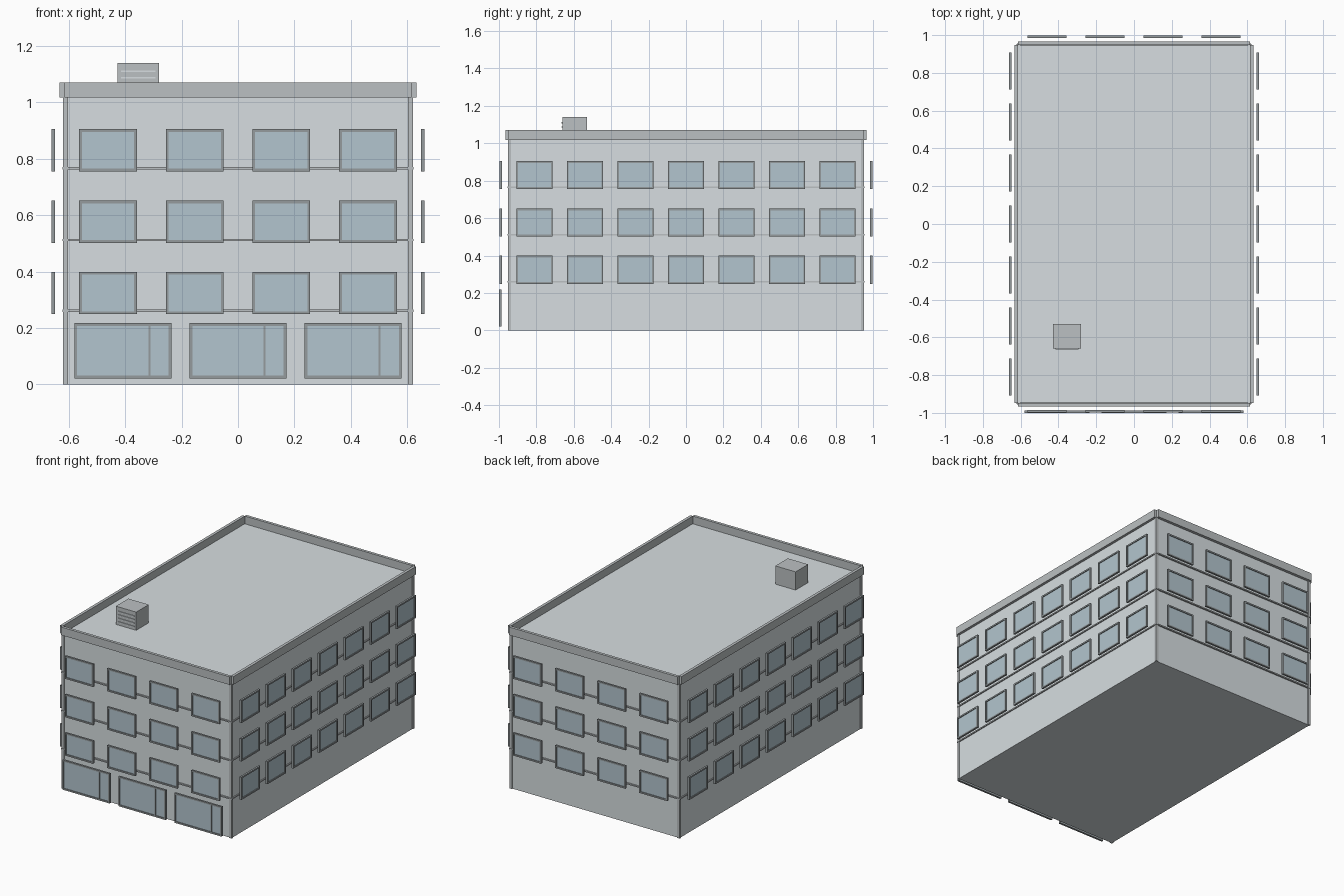
import bpy, bmesh
from math import pi
from mathutils import Matrix, Vector

if "Cube" in bpy.data.objects:
    bpy.data.objects.remove(bpy.data.objects["Cube"])


def material(name, rgb):
    m = bpy.data.materials.new(name)
    m.diffuse_color = (*rgb, 1)
    m.use_nodes = True
    m.node_tree.nodes["Principled BSDF"].inputs["Base Color"].default_value = m.diffuse_color
    return m


WALL = material("wall_paint", (0.68, 0.73, 0.75))
TRIM = material("trim_stone", (0.50, 0.53, 0.54))
FRAME = material("frame_metal", (0.30, 0.33, 0.34))
GLASS = material("window_glass", (0.45, 0.56, 0.62))


def boxes_mesh(name, boxes, mat):
    """One mesh of boxes, each (x0, x1, y0, y1, z0, z1)."""
    bm = bmesh.new()
    for x0, x1, y0, y1, z0, z1 in boxes:
        mtx = Matrix.Translation(((x0 + x1) / 2, (y0 + y1) / 2, (z0 + z1) / 2))
        mtx = mtx @ Matrix.Diagonal((x1 - x0, y1 - y0, z1 - z0, 1))
        bmesh.ops.create_cube(bm, size=1, matrix=mtx)
    me = bpy.data.meshes.new(name)
    bm.to_mesh(me)
    bm.free()
    me.materials.append(mat)
    return me


def add(name, mesh, loc=(0, 0, 0), rot=0):
    ob = bpy.data.objects.new(name, mesh)
    ob.location, ob.rotation_euler.z = loc, rot
    bpy.context.collection.objects.link(ob)
    return ob


def ring(name, ox, oy, t, z0, z1, cx, cy, mat):
    """Four bars round the building; cx, cy are the half lengths of the bars."""
    b = []
    for s in (-1, 1):
        xs, ys = sorted((s * ox, s * (ox - t))), sorted((s * oy, s * (oy - t)))
        b += [(-cx, cx, *ys, z0, z1), (*xs, -cy, cy, z0, z1)]
    add(name, boxes_mesh(name, b, mat))


def window_meshes(name, w, h, mullion=None):
    """Frame and glass facing -y, outer face at y = 0, centred on x and z."""
    a, c, f, d = w / 2, h / 2, 0.01, 0.013
    bars = [(-a, -a + f, 0, d, -c, c), (a - f, a, 0, d, -c, c),
            (-a + f, a - f, 0, d, c - f, c), (-a + f, a - f, 0, d, -c, -c + f)]
    if mullion is not None:
        bars.append((mullion - 0.004, mullion + 0.004, 0, d, -c + f, c - f))
    pane = [(-a + f, a - f, 0.005, 0.009, -c + f, c - f)]
    return boxes_mesh(name + "_frame", bars, FRAME), boxes_mesh(name + "_glass", pane, GLASS)


def place(name, meshes, loc, rot=0):
    add(name + "_frame", meshes[0], loc, rot)
    add(name + "_glass", meshes[1], loc, rot)


# Main block with flat roof
add("building_body", boxes_mesh("building_body", [(-.615, .615, -.945, .945, 0, 1.02)], WALL))

# Corner pilasters
corners = [(*sorted((sx * .602, sx * .62)), *sorted((sy * .935, sy * .951)), 0, 1.017)
           for sx in (-1, 1) for sy in (-1, 1)]
add("corner_pilasters", boxes_mesh("corner_pilasters", corners, TRIM))

# Floor bands and roof parapet
for i, z in enumerate((0.257, 0.508, 0.762)):
    ring(f"floor_band_{i + 1}", .622, .955, .012, z, z + .008, .62, .953, TRIM)
ring("roof_parapet", .632, .966, .019, 1.017, 1.07, .615, .948, TRIM)

# Upper windows, standing proud of all four walls
wide = window_meshes("wide_window", .205, .15)
narrow = window_meshes("narrow_window", .195, .15)
for z in (.324, .577, .83):
    for i in range(4):
        x = (i - 1.5) * .307
        place("front_window", wide, (x, -.998, z))
        place("back_window", wide, (x, .998, z), pi)
    for i in range(7):
        y = (i - 3) * .27
        place("right_window", narrow, (.661, y, z), pi / 2)
        place("left_window", narrow, (-.661, y, z), -pi / 2)

# Shop fronts, each with a narrow door pane on the right
shop = window_meshes("shop_window", .344, .196, .094)
for x in (-.408, 0, .408):
    place("shop_window", shop, (x, -1, .119))

# Rooftop vent with louvres
add("roof_vent", boxes_mesh("roof_vent", [(-.428, -.28, -.66, -.53, 1.02, 1.14)], TRIM))
slats = [(-.415, -.293, -.665, -.66, z, z + .006) for z in (1.038, 1.061, 1.084, 1.107)]
add("vent_louvres", boxes_mesh("vent_louvres", slats, WALL))
